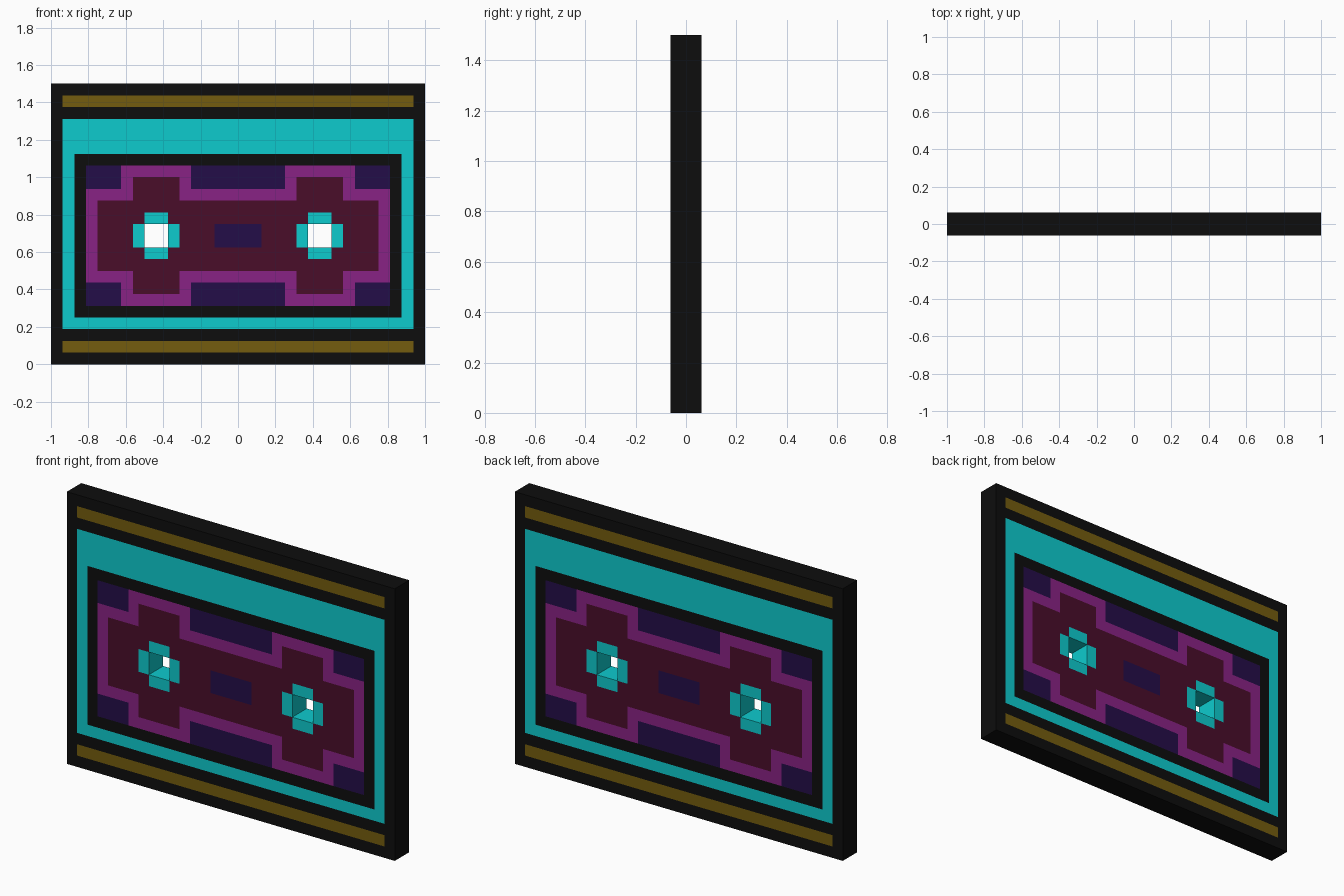
import bpy, bmesh

if "Cube" in bpy.data.objects:
    bpy.data.objects.remove(bpy.data.objects["Cube"])

P = 1 / 16          # pixel size of the painted pattern
W, H = 16, 24       # half width and full height in pixels


def material(name, rgb):
    lin = [((c / 255 + 0.055) / 1.055) ** 2.4 if c > 10 else c / 255 / 12.92 for c in rgb]
    m = bpy.data.materials.new(name)
    m.diffuse_color = (*lin, 1)
    m.use_nodes = True
    m.node_tree.nodes["Principled BSDF"].inputs["Base Color"].default_value = m.diffuse_color
    return m


BLACK, GOLD, CYAN, NAVY, PURPLE, MAROON = range(6)
mats = [material("black", (13, 13, 13)), material("dark gold", (116, 92, 14)),
        material("cyan", (13, 203, 206)), material("navy", (36, 13, 72)),
        material("purple", (137, 34, 133)), material("maroon", (74, 13, 42))]

# Painted rectangles: mirrored in x, later ones lie over earlier ones
# (x from, x to, z from, z to, colour), all in pixels
RECTS = [
    (0, 15, 1, 2, GOLD), (0, 15, 22, 23, GOLD),          # edge stripes
    (0, 15, 3, 21, CYAN), (0, 14, 4, 18, BLACK),         # label frame
    (0, 13, 5, 17, NAVY),                                # label ground
    (0, 13, 7, 15, PURPLE), (4, 10, 5, 17, PURPLE),      # outer label shape
    (0, 12, 8, 14, MAROON), (5, 9, 6, 16, MAROON),       # inner label shape
    (5, 9, 10, 12, CYAN), (6, 8, 9, 13, CYAN),           # reel crosses
    (0, 2, 10, 12, NAVY),                                # middle window
]


def colour(i, k):
    x, z = abs(i + 0.5), k + 0.5
    result = BLACK
    for x0, x1, z0, z1, c in RECTS:
        if x0 < x < x1 and z0 < z < z1:
            result = c
    return result


def solid(i, k):
    x, z = abs(i + 0.5), k + 0.5
    reel_hole = 6 < x < 8 and 10 < z < 12
    return x < W and 0 < z < H and not reel_hole


bm = bmesh.new()
cache = {}


def face(points, mat):
    vs = []
    for p in points:
        if p not in cache:
            cache[p] = bm.verts.new((p[0] * P, p[1] * P, p[2] * P))
        vs.append(cache[p])
    bm.faces.new(vs).material_index = mat


for i in range(-W, W):
    for k in range(H):
        if not solid(i, k):
            continue
        # front and back share the same pattern
        ring = [(i, k), (i + 1, k), (i + 1, k + 1), (i, k + 1)]
        c = colour(i, k)
        face([(x, -1, z) for x, z in ring], c)
        face([(x, 1, z) for x, z in reversed(ring)], c)
        # walls: black around the outside, cyan inside the reel holes
        for n, (di, dk) in enumerate([(0, -1), (1, 0), (0, 1), (-1, 0)]):
            ni, nk = i + di, k + dk
            if not solid(ni, nk):
                (ax, az), (bx, bz) = ring[n], ring[(n + 1) % 4]
                inside = -W <= ni < W and 0 <= nk < H
                face([(ax, -1, az), (ax, 1, az), (bx, 1, bz), (bx, -1, bz)],
                     CYAN if inside else BLACK)

bmesh.ops.recalc_face_normals(bm, faces=bm.faces)
mesh = bpy.data.meshes.new("cassette_body")
bm.to_mesh(mesh)
bm.free()
for m in mats:
    mesh.materials.append(m)
bpy.context.collection.objects.link(bpy.data.objects.new("cassette_body", mesh))
